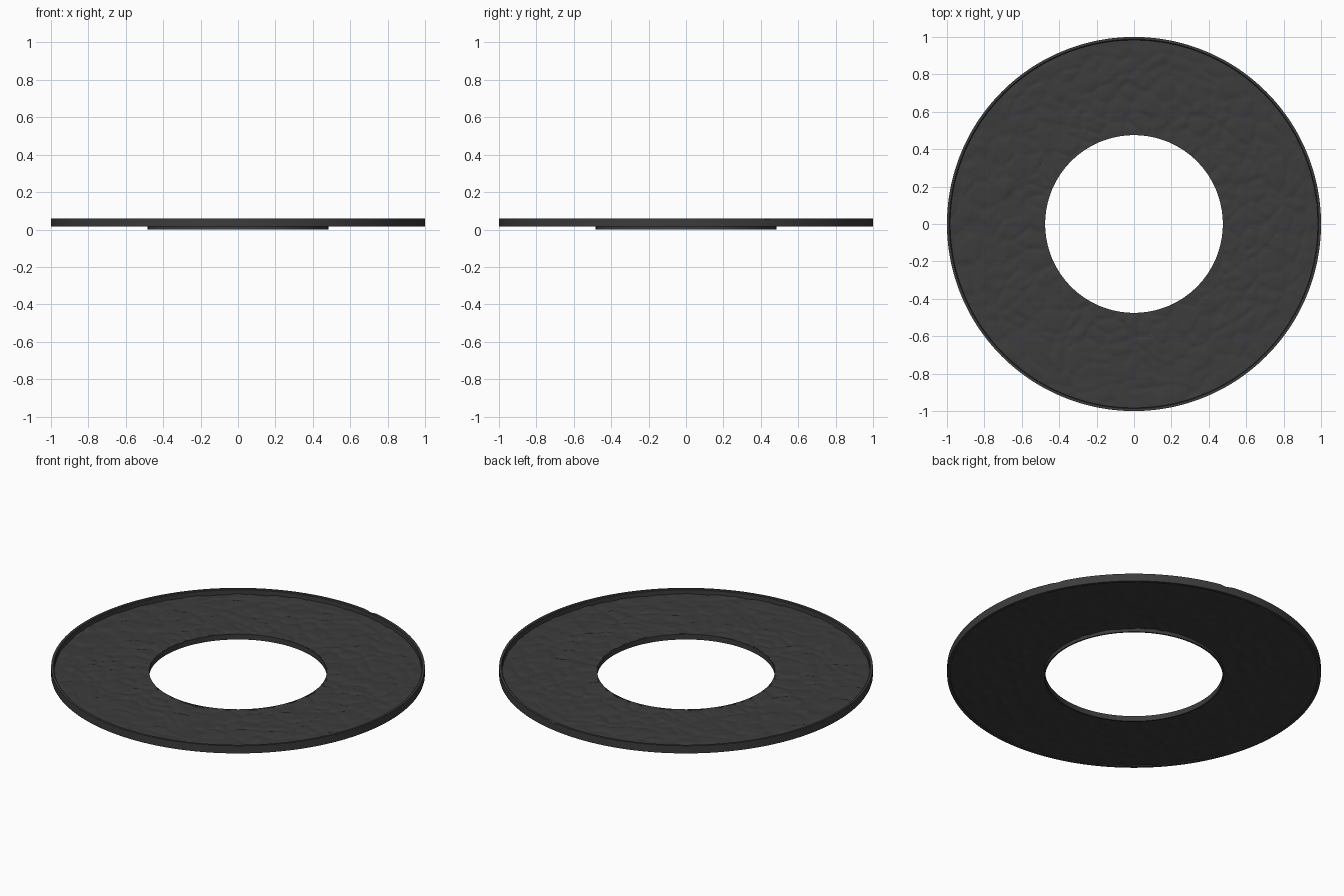
import bpy, bmesh, math
from mathutils import Vector, noise

cube = bpy.data.objects.get("Cube")
if cube:
    bpy.data.objects.remove(cube)

SEGMENTS = 320
INNER, OUTER, RIM = 0.475, 1.0, 0.983

stone = bpy.data.materials.new("dark_stone")
stone.use_nodes = True
colour = (0.045, 0.045, 0.046, 1)
stone.diffuse_color = colour
stone.node_tree.nodes["Principled BSDF"].inputs["Base Color"].default_value = colour


def cobbles(x, y, layer):
    """Height of the irregular stones: tilted domes parted by narrow cracks."""
    warp = noise.noise_vector(Vector((x * 5, y * 5, layer))) * 0.35
    p = Vector((x * 9, y * 9, layer)) + warp
    dist, points = noise.voronoi(p)
    gap = min(1, (dist[1] - dist[0]) / 0.22)
    centre = points[0]
    tilt = noise.noise_vector(centre * 3.7)
    slope = tilt.dot(p - centre)
    return 0.005 * (gap - 0.6) + 0.005 * slope + 0.003 * noise.noise(p * 2.5)


def revolve(name, profile, closed=True, bumps=None):
    """Spin a list of (radius, height) points, with optional surface bumps."""
    bm = bmesh.new()
    rings = []
    for i in range(SEGMENTS):
        a = math.tau * i / SEGMENTS
        ring = []
        for r, z in profile:
            x, y = r * math.cos(a), r * math.sin(a)
            ring.append(bm.verts.new((x, y, z + (bumps(x, y, z) if bumps else 0))))
        rings.append(ring)
    count = len(profile)
    for i in range(SEGMENTS):
        a, b = rings[i], rings[(i + 1) % SEGMENTS]
        for j in range(count if closed else count - 1):
            k = (j + 1) % count
            bm.faces.new((a[j], b[j], b[k], a[k]))
    bmesh.ops.recalc_face_normals(bm, faces=bm.faces)
    mesh = bpy.data.meshes.new(name)
    bm.to_mesh(mesh)
    bm.free()
    mesh.materials.append(stone)
    obj = bpy.data.objects.new(name, mesh)
    bpy.context.collection.objects.link(obj)
    bpy.ops.object.select_all(action="DESELECT")
    obj.select_set(True)
    bpy.context.view_layer.objects.active = obj
    bpy.ops.object.shade_smooth_by_angle(angle=math.radians(40))
    return obj


# Cobbled floor, rough on both sides
TOP, BOTTOM, STEPS = 0.03, 0.02, 46
radii = [INNER + 0.004 + (RIM + 0.006 - INNER) * i / STEPS for i in range(STEPS + 1)]
floor_profile = [(r, TOP) for r in radii] + [(r, BOTTOM) for r in reversed(radii)]


def floor_bumps(x, y, z):
    return cobbles(x, y, 0) if z == TOP else max(-0.005, 0.6 * cobbles(x, y, 4))


revolve("cobbled_floor", floor_profile, bumps=floor_bumps)


# Raised outer rim with a few chips in its top edge
def rim_chips(x, y, z):
    if z < 0.05:
        return 0
    return -0.012 * max(0, noise.noise(Vector((x * 8, y * 8, 2))) - 0.42) / 0.3


revolve("outer_rim", [(OUTER, 0.015), (OUTER, 0.06), (RIM + 0.004, 0.06),
                      (RIM, 0.056), (RIM, 0.015)], bumps=rim_chips)

# Lip around the central hole, reaching below the floor
revolve("inner_lip", [(INNER, 0), (INNER, 0.031), (INNER + 0.008, 0.031),
                      (INNER + 0.008, 0)])
